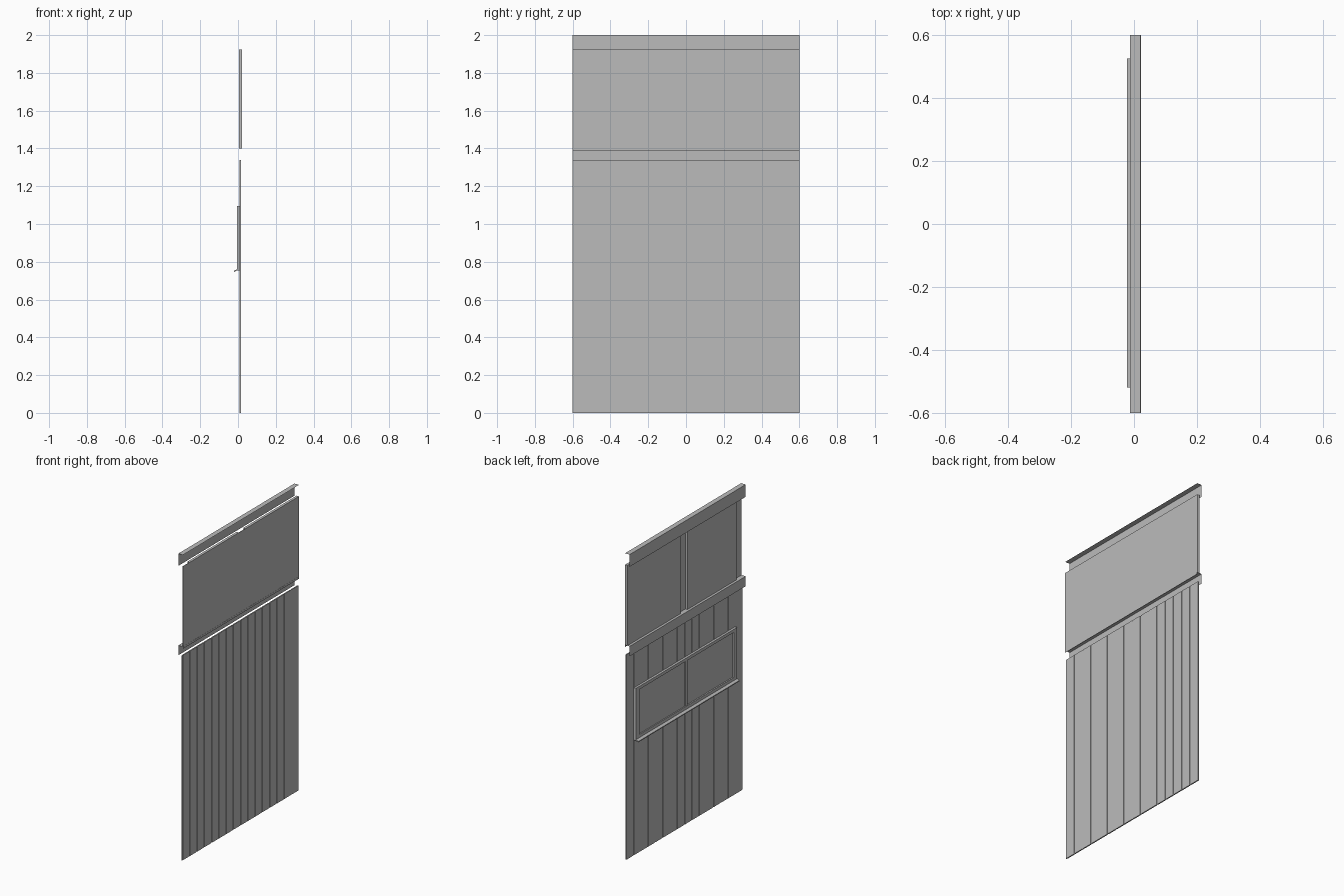
import bpy
import bmesh

cube = bpy.data.objects.get("Cube")
if cube:
    bpy.data.objects.remove(cube, do_unlink=True)

grey = bpy.data.materials.new("plain_grey")
grey.use_nodes = True
grey.diffuse_color = (0.5, 0.5, 0.5, 1)
grey.node_tree.nodes["Principled BSDF"].inputs["Base Color"].default_value = (0.5, 0.5, 0.5, 1)


def finish(name, bm):
    mesh = bpy.data.meshes.new(name)
    bm.normal_update()
    bm.to_mesh(mesh)
    bm.free()
    mesh.materials.append(grey)
    obj = bpy.data.objects.new(name, mesh)
    bpy.context.collection.objects.link(obj)
    return obj


def extrude_profile(name, points, axis, start, end, closed=True):
    """Sweep a flat profile: axis 'z' takes (x, y) points, axis 'y' takes (x, z)."""
    def place(p, t):
        return (p[0], p[1], t) if axis == 'z' else (p[0], t, p[1])
    bm = bmesh.new()
    low = [bm.verts.new(place(p, start)) for p in points]
    high = [bm.verts.new(place(p, end)) for p in points]
    n = len(points)
    for i in range(n if closed else n - 1):
        j = (i + 1) % n
        bm.faces.new((low[i], low[j], high[j], high[i]))
    if closed:
        bm.faces.new(low)
        bm.faces.new(high)
        bmesh.ops.recalc_face_normals(bm, faces=bm.faces)
    return finish(name, bm)


def box(name, x, y, z):
    corners = [(x[0], y[0]), (x[1], y[0]), (x[1], y[1]), (x[0], y[1])]
    return extrude_profile(name, corners, 'z', *z)


def frame(name, x, y, z, side, rail):
    """Rectangular frame of four bars."""
    box(name + "_right_stile", x, (y[0], y[0] + side), z)
    box(name + "_left_stile", x, (y[1] - side, y[1]), z)
    inner = (y[0] + side, y[1] - side)
    box(name + "_bottom_rail", x, inner, (z[0], z[0] + rail))
    box(name + "_top_rail", x, inner, (z[1] - rail, z[1]))


def lapped_board(name, y, lip, back, front, lip_back, z):
    """Board whose lower-y edge is thinned to a lip on the outer face."""
    pts = [(front, y[0]), (front, y[1]), (back, y[1]),
           (back, y[0] + lip), (lip_back, y[0] + lip), (lip_back, y[0])]
    extrude_profile(name, pts, 'z', *z)


# Narrow vertical boards of the lower wall
count, half = 16, 0.6
pitch = 2 * half / count
for i in range(count):
    y0 = -half + i * pitch
    # thin tongue in a shadow groove, then the full board
    box(f"tongue_{i}", (0.011, 0.0135), (y0, y0 + 0.006), (0, 1.34))
    box(f"board_{i}", (0.009, 0.0165), (y0 + 0.006, y0 + pitch), (0, 1.34))

# Large lapped sheets of the upper wall
lapped_board("upper_sheet_right", (-0.6, -0.02), 0.07, 0.004, 0.021, 0.0185, (1.4, 1.925))
lapped_board("upper_sheet_left", (-0.02, 0.6), 0.07, 0.004, 0.021, 0.0185, (1.4, 1.925))
box("sheet_joint", (0.021, 0.0216), (0.046, 0.052), (1.4, 1.925))

# Folded flashings above the sheets and between the two walls
extrude_profile("top_flashing", [(0.021, 2.0), (-0.012, 2.0), (-0.012, 1.92)],
                'y', -half, half, closed=False)
extrude_profile("middle_flashing",
                [(0.022, 1.387), (0.022, 1.4), (-0.012, 1.4), (-0.012, 1.335)],
                'y', -half, half, closed=False)

# Sliding window on the inner side
window_y, window_z = (-0.52, 0.525), (0.76, 1.095)
frame("window_frame", (-0.006, 0.009), window_y, window_z, 0.035, 0.02)
box("window_mullion", (-0.003, 0.009), (-0.012, 0.012), (0.78, 1.075))
box("right_pane", (0.003, 0.006), (-0.485, -0.012), (0.78, 1.075))
box("left_pane", (0.001, 0.004), (0.012, 0.49), (0.78, 1.075))

# Sloping window sill
extrude_profile("window_sill",
                [(-0.006, 0.76), (-0.022, 0.752), (-0.022, 0.746), (-0.006, 0.753),
                 (0.009, 0.753), (0.009, 0.76)], 'y', *window_y)
